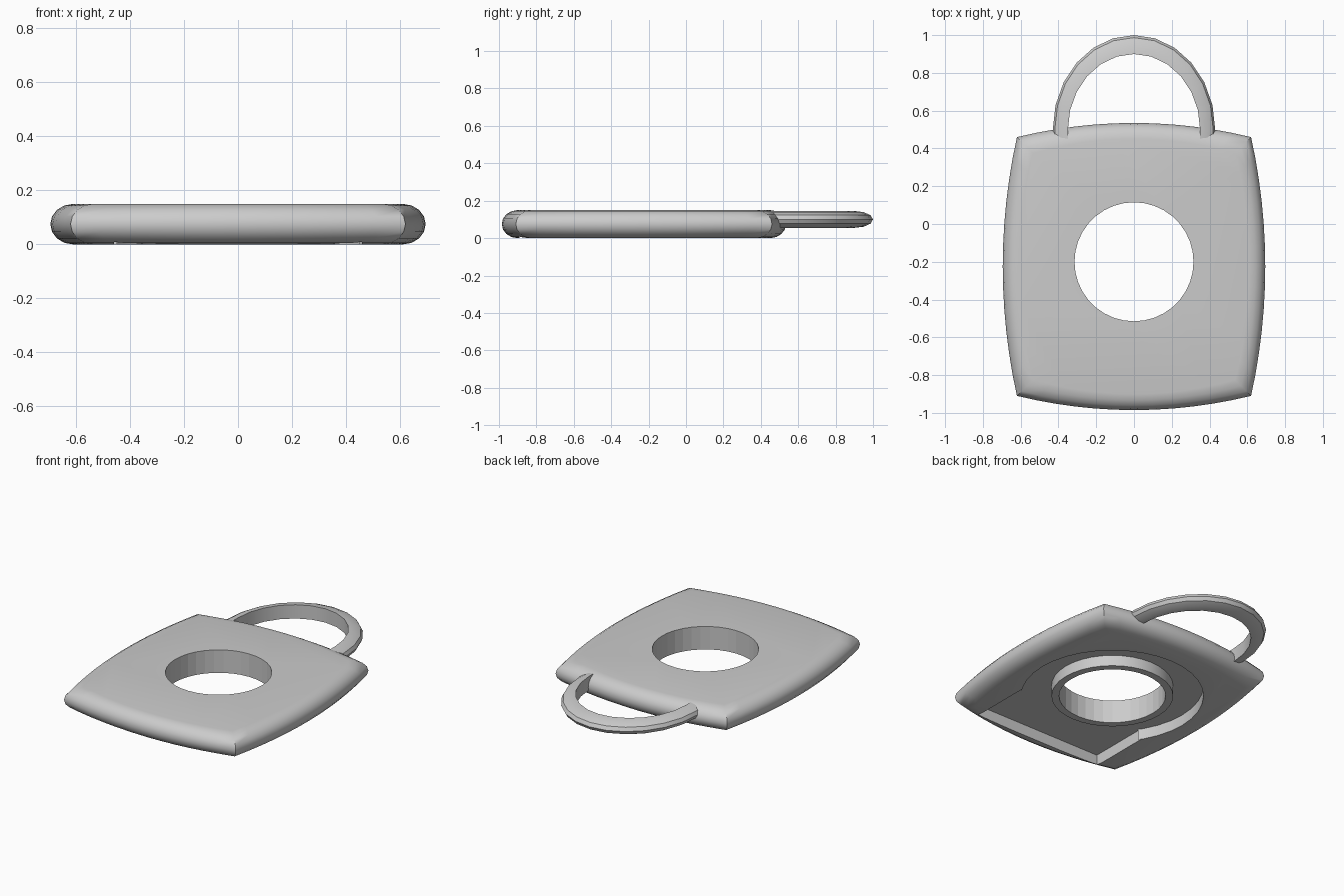
import bpy, bmesh
from math import sin, cos, pi, radians, hypot

cube = bpy.data.objects.get("Cube")
if cube:
    bpy.data.objects.remove(cube)

GREY = (0.6, 0.6, 0.6, 1)
mat = bpy.data.materials.new("plain_grey")
mat.use_nodes = True
mat.diffuse_color = GREY
mat.node_tree.nodes["Principled BSDF"].inputs["Base Color"].default_value = GREY

CENTRE_Y = -0.2      # hole centre
MID_Y = -0.225       # body centre


def make_object(name, bm):
    bmesh.ops.recalc_face_normals(bm, faces=bm.faces[:])
    mesh = bpy.data.meshes.new(name)
    bm.to_mesh(mesh)
    bm.free()
    mesh.materials.append(mat)
    obj = bpy.data.objects.new(name, mesh)
    bpy.context.collection.objects.link(obj)
    return obj


def loft(name, rings, closed=False):
    """Skin a list of closed rings; cap the ends or join them up."""
    bm = bmesh.new()
    loops = [[bm.verts.new(p) for p in ring] for ring in rings]
    pairs = list(zip(loops, loops[1:]))
    if closed:
        pairs.append((loops[-1], loops[0]))
    else:
        bm.faces.new(loops[0])
        bm.faces.new(loops[-1])
    for a, b in pairs:
        for i in range(len(a)):
            j = (i + 1) % len(a)
            bm.faces.new((a[i], a[j], b[j], b[i]))
    return make_object(name, bm)


def circle(r, z, n=36):
    return [(r * cos(2 * pi * i / n), CENTRE_Y + r * sin(2 * pi * i / n), z) for i in range(n)]


def pillow_outline(inset, z, n=12):
    """Rectangle with four bowed sides and sharp corners."""
    w, h, bow = 0.62 - inset, 0.685 - inset, 0.075
    pts = []
    for i in range(4 * n):
        side, t = i // n, 2 * (i % n) / n - 1
        b = bow * (1 - t * t)
        x, y = [(w * t, -h - b), (w + b, h * t), (-w * t, h + b), (-w - b, -h * t)][side]
        pts.append((x, MID_Y + y, z))
    return pts


def smooth(obj):
    bpy.ops.object.select_all(action="DESELECT")
    obj.select_set(True)
    bpy.context.view_layer.objects.active = obj
    bpy.ops.object.shade_smooth_by_angle(angle=radians(35))


# Body: rounded-edge plate
rings = []
for k in range(9):
    a = pi * (k / 8 - 0.5)
    rings.append(pillow_outline(0.085 * (1 - cos(a)), 0.075 + 0.075 * sin(a)))
body = loft("lock_body", rings)

# Cutters: through hole, ring groove and front pocket on the underside
hole = loft("hole_cutter", [circle(0.315, -0.1), circle(0.315, 0.3)])
groove = loft("groove_cutter", [circle(0.36, -0.1), circle(0.36, 0.07),
                                circle(0.54, 0.07), circle(0.54, -0.1)], closed=True)
half = [(0.46, -0.89), (0.46, -0.49), (0.2, -0.65)]
plan = half + [(-x, y) for x, y in reversed(half)]
pocket = loft("pocket_cutter", [[(x, y, z) for x, y in plan] for z in (-0.1, 0.071)])

bpy.context.view_layer.objects.active = body
for cutter in (hole, groove, pocket):
    cutter.hide_render = True
    mod = body.modifiers.new(cutter.name, "BOOLEAN")
    mod.operation = "DIFFERENCE"
    mod.solver = "EXACT"
    mod.object = cutter
    bpy.ops.object.modifier_apply(modifier=mod.name)
    bpy.data.objects.remove(cutter)
smooth(body)
for face in body.data.polygons:      # the hole wall stays faceted
    c = face.center
    if hypot(c.x, c.y - CENTRE_Y) < 0.33 and abs(face.normal.z) < 0.5:
        face.use_smooth = False

# Shackle: half-ellipse arch, flat inside and rounded outside
sections = []
for i in range(13):
    t = pi * i / 12
    ring = []
    for k in range(7):
        a = pi * (k / 6 - 0.5)
        rx, ry = 0.35 + 0.08 * cos(a), 0.4 + 0.1 * cos(a)
        ring.append((rx * cos(t), 0.5 + ry * sin(t), 0.1 + 0.045 * sin(a)))
    sections.append(ring)
legs = [[(x, 0.45, z) for x, y, z in sections[e]] for e in (0, -1)]
shackle = loft("shackle", [legs[0]] + sections + [legs[1]])
smooth(shackle)
